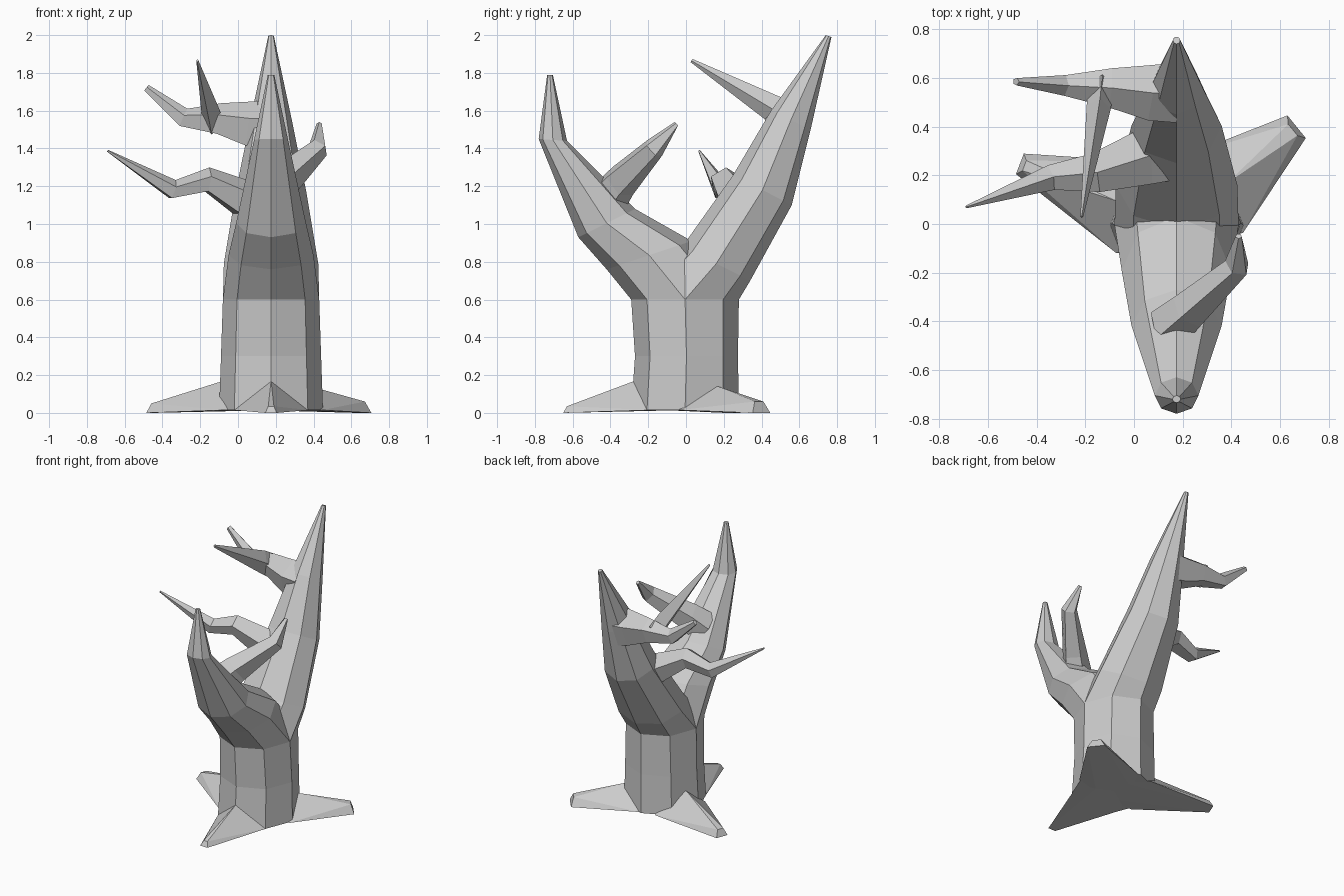
import bpy, bmesh, math
from mathutils import Vector

if "Cube" in bpy.data.objects:
    bpy.data.objects.remove(bpy.data.objects["Cube"])

CX = 0.175  # trunk axis in x


def finish(name, bm):
    bmesh.ops.recalc_face_normals(bm, faces=bm.faces)
    me = bpy.data.meshes.new(name)
    bm.to_mesh(me)
    bm.free()
    ob = bpy.data.objects.new(name, me)
    bpy.context.collection.objects.link(ob)
    return ob


def loft(name, rings):
    bm = bmesh.new()
    rows = [[bm.verts.new(p) for p in r] for r in rings]
    n = len(rows[0])
    for a, b in zip(rows, rows[1:]):
        for i in range(n):
            j = (i + 1) % n
            bm.faces.new((a[i], a[j], b[j], b[i]))
    bm.faces.new(rows[0])
    bm.faces.new(rows[-1])
    return finish(name, bm)


def profile_limb(name, stations, sides=8):
    """Stations: outer y, outer z, inner y, inner z, half width in x."""
    rings = []
    for oy, oz, iy, iz, h in stations:
        ring = []
        for k in range(sides):
            a = 2 * math.pi * k / sides
            c = math.cos(a)
            ring.append((CX + h * math.sin(a),
                         (oy + iy) / 2 + c * (oy - iy) / 2,
                         (oz + iz) / 2 + c * (oz - iz) / 2))
        rings.append(ring)
    return loft(name, rings)


def branch(name, path, sides=5, turn=0.0):
    """Path: x, y, z, half width, half height."""
    pts = [Vector(p[:3]) for p in path]
    rings = []
    for i, p in enumerate(path):
        t = (pts[min(i + 1, len(pts) - 1)] - pts[max(i - 1, 0)]).normalized()
        side = t.cross(Vector((0, 0, 1))).normalized()
        up = side.cross(t)
        rings.append([pts[i] + side * p[3] * math.cos(a) + up * p[4] * math.sin(a)
                      for a in (math.pi / 2 + turn + 2 * math.pi * k / sides for k in range(sides))])
    return loft(name, rings)


def root(name, angle, reach, ridge, tip_w, tip_h):
    d = Vector((math.cos(angle), math.sin(angle), 0))
    s = Vector((-d.y, d.x, 0))
    o = Vector((CX, 0, 0))
    up = Vector((0, 0, 1))
    bm = bmesh.new()
    for q in (1, -1):
        bm.verts.new(o + d * 0.19 + s * 0.2 * q + up * 0.015)
        bm.verts.new(o + s * 0.12 * q + up * 0.015)
        bm.verts.new(o + d * reach + s * tip_w * q)
        bm.verts.new(o + d * (reach - 0.02) + s * tip_w * 0.5 * q + up * tip_h)
    bm.verts.new(o + d * 0.27 + up * ridge)
    bm.verts.new(o + up * ridge)
    bmesh.ops.convex_hull(bm, input=bm.verts)
    return finish(name, bm)


# trunk rising into the tall back limb
profile_limb("trunk_and_back_limb", [
    (0.28, 0.015, -0.29, 0.015, 0.275),
    (0.275, 0.30, -0.27, 0.30, 0.265),
    (0.28, 0.60, -0.29, 0.60, 0.255),
    (0.34, 0.70, -0.02, 0.88, 0.25),
    (0.56, 1.10, 0.25, 1.26, 0.185),
    (0.66, 1.50, 0.45, 1.60, 0.11),
    (0.77, 1.99, 0.74, 2.00, 0.015)])

# shorter front limb of the fork
profile_limb("front_limb", [
    (-0.29, 0.60, 0.28, 0.60, 0.255),
    (-0.42, 0.76, 0.03, 0.91, 0.225),
    (-0.57, 0.93, -0.27, 1.08, 0.185),
    (-0.78, 1.45, -0.63, 1.44, 0.09),
    (-0.735, 1.79, -0.705, 1.79, 0.017)])

# side branches
branch("upper_left_branch", [
    (0.17, 0.54, 1.51, 0.13, 0.15),
    (0.06, 0.54, 1.52, 0.12, 0.13),
    (-0.10, 0.56, 1.55, 0.085, 0.09),
    (-0.29, 0.57, 1.56, 0.045, 0.055),
    (-0.485, 0.585, 1.72, 0.016, 0.02)])
branch("upper_left_twig", [
    (-0.135, 0.57, 1.54, 0.055, 0.08),
    (-0.145, 0.48, 1.60, 0.05, 0.075),
    (-0.215, 0.03, 1.865, 0.006, 0.01)], sides=4)
branch("lower_left_branch", [
    (0.14, 0.30, 1.09, 0.13, 0.12),
    (0.03, 0.27, 1.13, 0.12, 0.105),
    (-0.16, 0.21, 1.23, 0.085, 0.07),
    (-0.345, 0.19, 1.18, 0.055, 0.055),
    (-0.69, 0.07, 1.387, 0.006, 0.006)])
branch("right_branch", [
    (0.15, -0.42, 1.13, 0.10, 0.12),
    (0.23, -0.35, 1.22, 0.085, 0.10),
    (0.425, -0.17, 1.40, 0.055, 0.06),
    (0.43, -0.05, 1.53, 0.014, 0.014)])

# three spreading roots
root("front_root", math.radians(-90), 0.65, 0.17, 0.03, 0.035)
root("left_root", math.radians(159), 0.69, 0.17, 0.045, 0.05)
root("right_root", math.radians(39), 0.635, 0.14, 0.06, 0.06)
